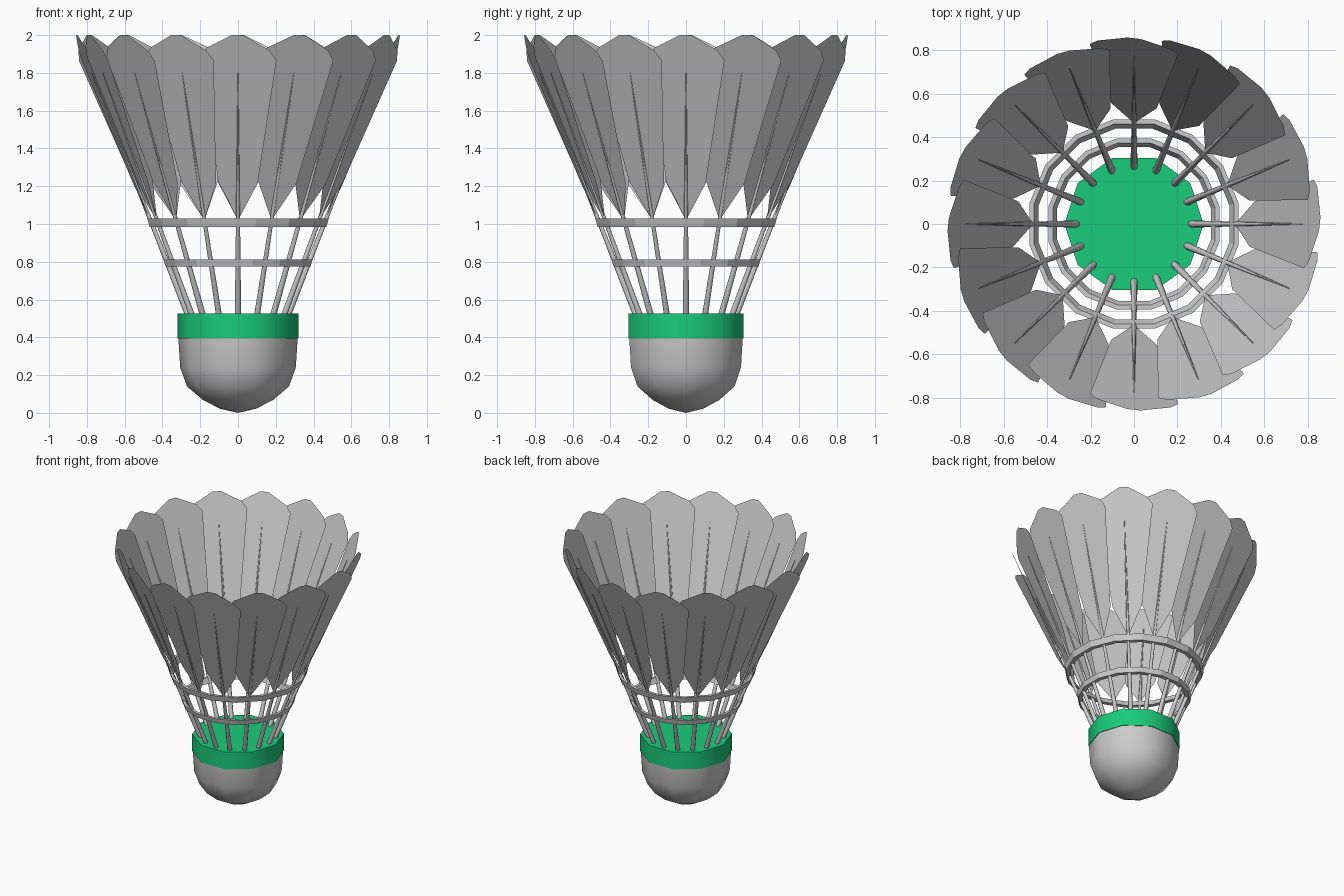
import bpy, bmesh, math
from mathutils import Vector, Matrix

if "Cube" in bpy.data.objects:
    bpy.data.objects.remove(bpy.data.objects["Cube"])

COUNT = 16
SLOPE = 0.398            # outward lean of the shafts
TWIST = math.radians(7)  # feathers overlap like a fan


def radius_at(z):
    return 0.265 + SLOPE * (z - 0.52)


def finish(bm, name, smooth_angle=None):
    me = bpy.data.meshes.new(name)
    bm.to_mesh(me)
    bm.free()
    ob = bpy.data.objects.new(name, me)
    bpy.context.collection.objects.link(ob)
    if smooth_angle is not None:
        bpy.ops.object.select_all(action='DESELECT')
        ob.select_set(True)
        bpy.context.view_layer.objects.active = ob
        bpy.ops.object.shade_smooth_by_angle(angle=math.radians(smooth_angle))
    return ob


def lathe(name, profile, sides, offset=0.0, closed=False, smooth_angle=None):
    """Revolve (radius, z) points around the z axis."""
    bm = bmesh.new()
    rings = []
    for r, z in profile:
        rings.append([bm.verts.new((r * math.cos(a), r * math.sin(a), z))
                      for a in (offset + math.tau * i / sides for i in range(sides))])
    pairs = list(zip(rings, rings[1:]))
    if closed:
        pairs.append((rings[-1], rings[0]))
    for lo, hi in pairs:
        for i in range(sides):
            j = (i + 1) % sides
            bm.faces.new((lo[i], lo[j], hi[j], hi[i]))
    if not closed:
        bm.faces.new(rings[0][::-1])
        bm.faces.new(rings[-1])
    bmesh.ops.remove_doubles(bm, verts=bm.verts, dist=0.002)
    bmesh.ops.recalc_face_normals(bm, faces=bm.faces)
    return finish(bm, name, smooth_angle)


# Rounded cork base
lathe("cork", [(0.0005, 0.0), (0.095, 0.022), (0.185, 0.068), (0.27, 0.14),
               (0.306, 0.24), (0.316, 0.40)], 10, smooth_angle=60)

# Green band around the cork
band = lathe("cork_band", [(0.32, 0.393), (0.32, 0.525)], 10, smooth_angle=50)
green = bpy.data.materials.new("green")
green.diffuse_color = (0.01, 0.6, 0.2, 1)
green.use_nodes = True
green.node_tree.nodes["Principled BSDF"].inputs["Base Color"].default_value = green.diffuse_color
band.data.materials.append(green)

# Two thin rings tying the shafts together
for name, z0, z1 in (("lower_ring", 0.775, 0.812), ("upper_ring", 0.985, 1.03)):
    r0, r1 = radius_at(z0), radius_at(z1)
    k = 1 / math.cos(math.pi / COUNT)
    profile = [((r0 + 0.018) * k, z0), ((r1 + 0.013) * k, z1),
               ((r1 - 0.008) * k, z1), ((r0 - 0.012) * k, z0)]
    lathe(name, profile, COUNT, math.pi / COUNT, closed=True)

# Feather shafts and vanes
half = [(0.105, 1.22), (0.205, 1.875), (0.17, 1.925), (0.03, 2.0)]
outline = [(0, 1.02)] + half + [(-u, z) for u, z in reversed(half)]
shafts, vanes = bmesh.new(), bmesh.new()
for i in range(COUNT):
    a = math.tau * i / COUNT
    out = Vector((math.cos(a), math.sin(a), 0))
    side = Vector((-math.sin(a), math.cos(a), 0))
    normal = (out - Vector((0, 0, SLOPE))).normalized()
    across = side * math.cos(TWIST) + normal * math.sin(TWIST)

    def on_axis(z):
        return out * radius_at(z) + Vector((0, 0, z))

    start, end = on_axis(0.49), on_axis(1.8)
    axis = end - start
    place = Matrix.Translation((start + end) / 2) @ axis.to_track_quat('Z', 'Y').to_matrix().to_4x4()
    bmesh.ops.create_cone(shafts, cap_ends=True, segments=8, radius1=0.017,
                          radius2=0.002, depth=axis.length, matrix=place)
    vanes.faces.new([vanes.verts.new(on_axis(z) + across * u) for u, z in outline])
finish(shafts, "feather_shafts", 50)
finish(vanes, "feather_vanes")
